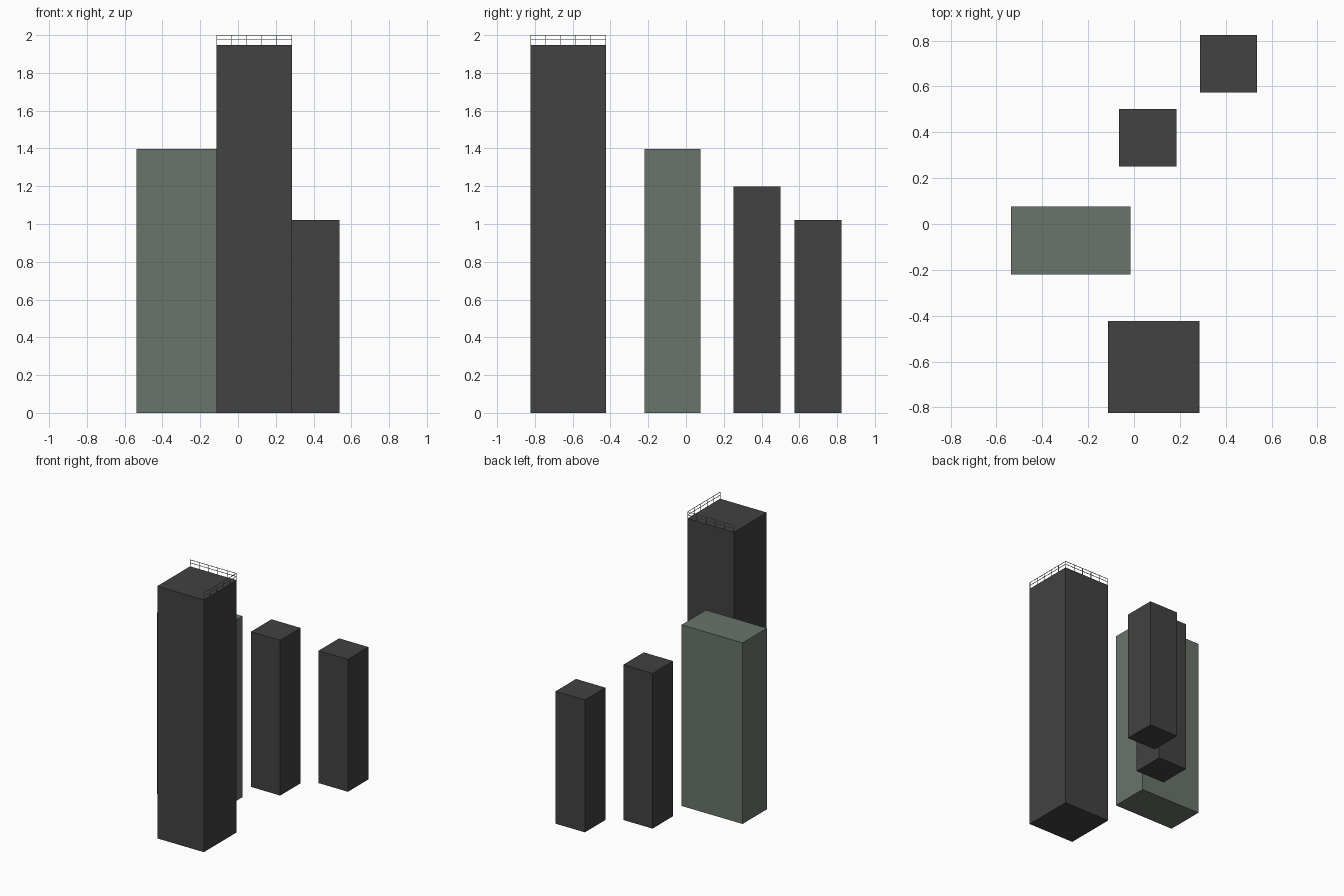
import bpy
import bmesh
from mathutils import Matrix, Vector

if "Cube" in bpy.data.objects:
    bpy.data.objects.remove(bpy.data.objects["Cube"])


def material(name, rgb):
    m = bpy.data.materials.new(name)
    m.diffuse_color = (*rgb, 1.0)
    m.use_nodes = True
    m.node_tree.nodes["Principled BSDF"].inputs["Base Color"].default_value = m.diffuse_color
    return m


charcoal = material("charcoal", (0.054, 0.054, 0.054))
sage = material("grey_green", (0.143, 0.174, 0.149))
steel = material("rail_grey", (0.30, 0.30, 0.30))


def boxes(name, bounds, mat):
    """One object made of axis-aligned boxes given as (low corner, high corner)."""
    bm = bmesh.new()
    for lo, hi in bounds:
        lo, hi = Vector(lo), Vector(hi)
        size = hi - lo
        bmesh.ops.create_cube(
            bm, size=1.0,
            matrix=Matrix.Translation((lo + hi) / 2) @ Matrix.Diagonal((*size, 1.0)))
    mesh = bpy.data.meshes.new(name)
    bm.to_mesh(mesh)
    bm.free()
    mesh.materials.append(mat)
    ob = bpy.data.objects.new(name, mesh)
    bpy.context.collection.objects.link(ob)
    return ob


# Four blocks standing on the ground
X0, X1, Y0, Y1, ROOF = -0.113, 0.285, -0.823, -0.423, 1.947
boxes("tall_tower", [((X0, Y0, 0), (X1, Y1, ROOF))], charcoal)
boxes("wide_block", [((-0.537, -0.221, 0), (-0.016, 0.077, 1.398))], sage)
boxes("middle_block", [((-0.065, 0.251, 0), (0.185, 0.501, 1.198))], charcoal)
boxes("short_block", [((0.287, 0.574, 0), (0.537, 0.823, 1.022))], charcoal)

# Roof railing along the back and right edges of the tall tower
T = 0.003
TOP = 2.0
SEGMENTS = 5
back, right = [], []
for i in range(SEGMENTS + 1):
    f = i / SEGMENTS
    x = X0 + f * (X1 - X0 - T)
    y = Y0 + f * (Y1 - Y0 - T)
    back.append(((x, Y1 - T, ROOF), (x + T, Y1, TOP)))
    if i < SEGMENTS:  # the corner post belongs to the back railing
        right.append(((X1 - T, y, ROOF), (X1, y + T, TOP)))
for z in (TOP - T, (ROOF + TOP) / 2):
    back.append(((X0, Y1 - T, z), (X1, Y1, z + T)))
    right.append(((X1 - T, Y0, z), (X1, Y1 - T, z + T)))
boxes("back_railing", back, steel)
boxes("right_railing", right, steel)
